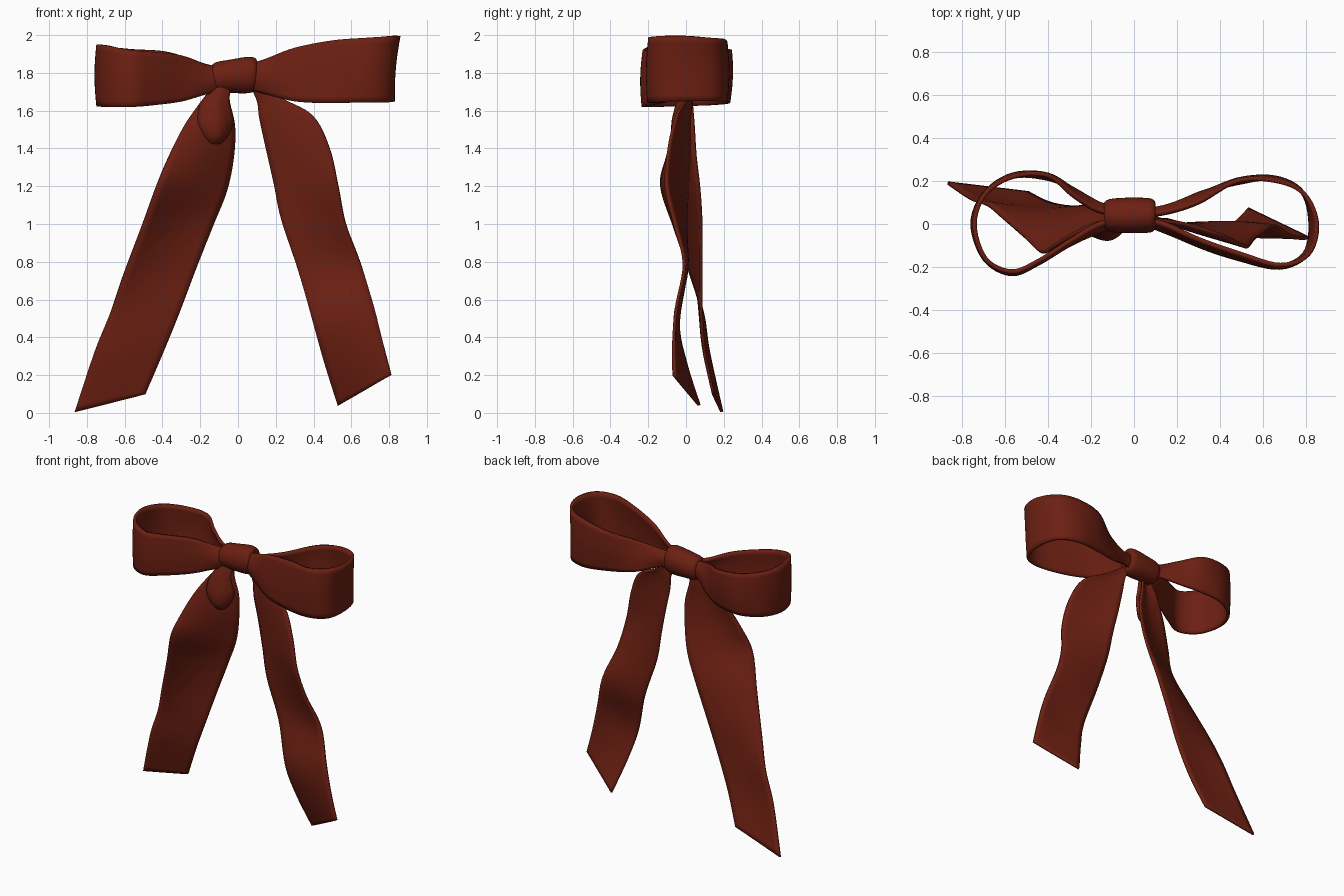
import bpy, math
from mathutils import Vector

mat = bpy.data.materials.new("red_satin")
mat.diffuse_color = (0.15, 0.014, 0.006, 1)


def finish(name, verts, faces):
    me = bpy.data.meshes.new(name)
    me.from_pydata(verts, [], faces)
    me.materials.append(mat)
    me.polygons.foreach_set("use_smooth", [True] * len(faces))
    ob = bpy.data.objects.new(name, me)
    bpy.context.collection.objects.link(ob)
    return ob


def spline(pts, steps):
    """Catmull-Rom through rows of numbers."""
    out = []
    for i in range(len(pts) - 1):
        p = [pts[max(0, min(len(pts) - 1, i + k))] for k in (-1, 0, 1, 2)]
        for s in range(steps):
            t = s / steps
            out.append([0.5 * (2 * b + (c - a) * t + (2 * a - 5 * b + 4 * c - d) * t * t
                               + (3 * b - a - 3 * c + d) * t ** 3) for a, b, c, d in zip(*p)])
    out.append(list(pts[-1]))
    return out


def ribbon(name, stations, sign=1, thick=0.02, steps=6, cols=10):
    """Each station: edge A xyz, edge B xyz, bulge of the cloth between them."""
    rows = spline(stations, steps)
    n = len(rows)
    mids = [(Vector(r[:3]) + Vector(r[3:6])) / 2 for r in rows]
    verts, faces = [], []
    for i, r in enumerate(rows):
        a, b = Vector(r[:3]), Vector(r[3:6])
        tan = mids[min(i + 1, n - 1)] - mids[max(i - 1, 0)]
        nor = tan.cross(b - a).normalized() * sign
        for j in range(cols + 1):
            t = j / cols
            verts.append(a.lerp(b, t) + nor * r[6] * math.sin(math.pi * t))
    w = cols + 1
    for i in range(n - 1):
        for j in range(cols):
            k = i * w + j
            faces.append((k, k + 1, k + w + 1, k + w))
    ob = finish(name, verts, faces)
    so = ob.modifiers.new("thickness", "SOLIDIFY")
    so.thickness, so.offset = thick, 0
    bpy.context.view_layer.objects.active = ob
    ob.select_set(True)
    bpy.ops.object.shade_smooth_by_angle(angle=math.radians(50))
    ob.select_set(False)
    return ob


# Loops: front strand, round the tip, back strand (edge A is the top)
ribbon("right_loop", [
    (.05, .03, 1.84, .05, .03, 1.72, .03),
    (.15, .00, 1.87, .15, -.02, 1.69, .025),
    (.30, -.07, 1.93, .30, -.10, 1.65, .01),
    (.50, -.14, 1.97, .48, -.16, 1.64, .01),
    (.68, -.19, 1.985, .67, -.195, 1.645, .01),
    (.81, -.14, 1.995, .79, -.14, 1.645, 0),
    (.85, .00, 1.995, .82, .00, 1.65, -.01),
    (.79, .14, 1.985, .78, .15, 1.65, 0),
    (.66, .20, 1.975, .65, .21, 1.65, .01),
    (.48, .20, 1.94, .48, .19, 1.66, .01),
    (.30, .10, 1.88, .30, .14, 1.68, .01),
    (.15, .05, 1.84, .15, .07, 1.73, .02),
    (.05, .04, 1.83, .05, .05, 1.73, .02)], sign=-1)
ribbon("left_loop", [
    (-.07, .03, 1.82, -.07, .03, 1.71, .03),
    (-.17, .00, 1.84, -.17, -.02, 1.69, .025),
    (-.30, -.08, 1.89, -.30, -.09, 1.65, .01),
    (-.45, -.175, 1.91, -.45, -.175, 1.63, .01),
    (-.57, -.22, 1.92, -.57, -.225, 1.62, .01),
    (-.69, -.16, 1.945, -.69, -.16, 1.62, .005),
    (-.74, .00, 1.95, -.74, .00, 1.625, .01),
    (-.69, .14, 1.94, -.69, .14, 1.63, .005),
    (-.56, .22, 1.925, -.56, .22, 1.64, .01),
    (-.40, .225, 1.915, -.40, .21, 1.66, .01),
    (-.28, .13, 1.88, -.28, .16, 1.69, .01),
    (-.17, .06, 1.84, -.17, .09, 1.73, .02),
    (-.07, .04, 1.82, -.07, .05, 1.73, .02)])

# Hanging tails (edge A is on the left)
ribbon("left_tail", [
    (-.10, .02, 1.76, -.04, .03, 1.76, .02),
    (-.19, .00, 1.65, -.05, .03, 1.66, .03),
    (-.29, -.05, 1.51, -.02, .04, 1.52, .03),
    (-.37, -.10, 1.35, -.025, .05, 1.36, .02),
    (-.43, -.13, 1.20, -.06, .07, 1.18, 0),
    (-.51, -.06, .98, -.13, .08, 1.00, -.01),
    (-.61, .03, .72, -.22, .08, .77, 0),
    (-.68, .09, .52, -.31, .08, .53, .01),
    (-.76, .12, .32, -.40, .10, .31, .01),
    (-.865, .19, .005, -.49, .145, .10, 0)], thick=.016)
ribbon("right_tail", [
    (.04, .03, 1.78, .09, .02, 1.76, .0),
    (.10, .03, 1.66, .24, .00, 1.66, .01),
    (.115, .02, 1.56, .40, -.05, 1.57, .01),
    (.15, .02, 1.40, .485, -.09, 1.40, .01),
    (.19, .01, 1.22, .53, -.105, 1.20, 0),
    (.23, .00, 1.02, .57, -.06, 1.00, -.01),
    (.32, .00, .75, .65, -.01, .79, -.01),
    (.40, -.04, .47, .72, -.05, .56, .01),
    (.46, .00, .26, .765, -.065, .38, .01),
    (.53, .07, .04, .81, -.065, .20, 0)], thick=.016)

# Gathered fold hanging under the knot, over the left tail
ribbon("tail_fold", [
    (-.11, .02, 1.74, -.04, .02, 1.74, .02),
    (-.19, -.01, 1.64, -.05, -.01, 1.65, .03),
    (-.21, -.04, 1.54, -.03, .00, 1.55, .045),
    (-.18, -.04, 1.47, -.06, -.01, 1.47, .04),
    (-.14, -.03, 1.43, -.10, -.02, 1.43, .01)])

# Knot: rounded band lathed around the bow's axis (x, y radius, z radius)
profile = spline([(-.13, .03, .03), (-.14, .055, .06), (-.115, .075, .08), (-.04, .082, .088),
                  (.04, .082, .096), (.085, .076, .09), (.10, .055, .07), (.09, .03, .03)], 4)
N = 32
verts = [(x, .04 + ry * math.cos(2 * math.pi * k / N),
          1.785 + .07 * x + rz * math.sin(2 * math.pi * k / N))
         for x, ry, rz in profile for k in range(N)]
faces = [(i * N + k, i * N + (k + 1) % N, (i + 1) * N + (k + 1) % N, (i + 1) * N + k)
         for i in range(len(profile) - 1) for k in range(N)]
faces += [tuple(range(N))[::-1], tuple(range(len(verts) - N, len(verts)))]
finish("knot", verts, [f[::-1] for f in faces])
